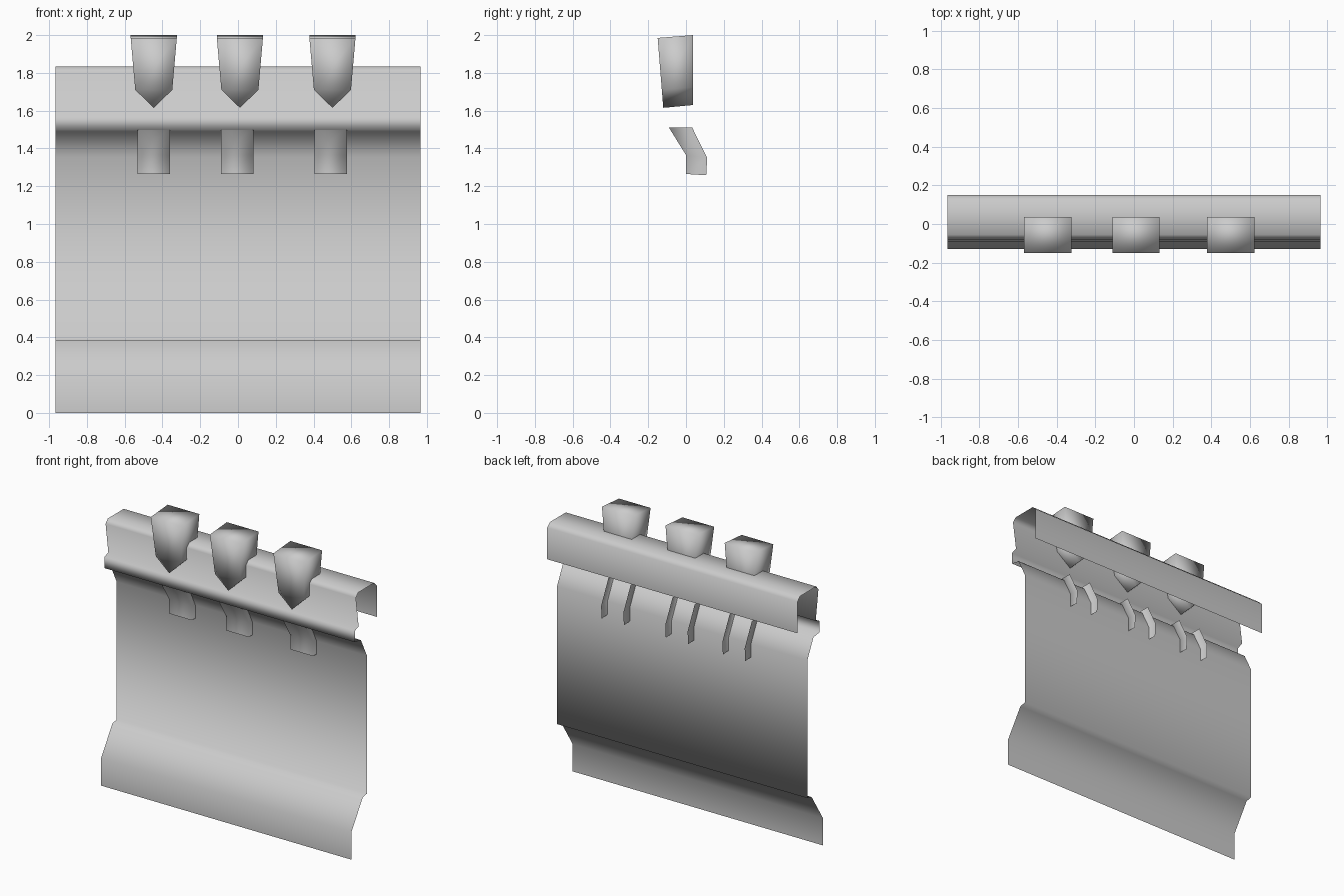
import bpy

if "Cube" in bpy.data.objects:
    bpy.data.objects.remove(bpy.data.objects["Cube"], do_unlink=True)

grey = bpy.data.materials.new("plain grey")
grey.use_nodes = True
grey.diffuse_color = (0.6, 0.6, 0.6, 1)
grey.node_tree.nodes["Principled BSDF"].inputs["Base Color"].default_value = (0.6, 0.6, 0.6, 1)


def make(name, verts, faces):
    mesh = bpy.data.meshes.new(name)
    mesh.from_pydata(verts, [], faces)
    mesh.materials.append(grey)
    mesh.shade_smooth()
    obj = bpy.data.objects.new(name, mesh)
    bpy.context.collection.objects.link(obj)
    return obj


def strip(n):
    """Quads joining two rows of n points, left row first."""
    return [(i, n + i, n + i + 1, i + 1) for i in range(n - 1)]


# Folded sheet: (y, z) profile from the lower lip up over the hood to the rear flap
profile = [(-.13, 0), (-.13, .19), (-.005, .385), (.042, .395), (.042, 1.355),
           (-.025, 1.49), (-.09, 1.5), (-.09, 1.58), (-.05, 1.595), (-.08, 1.805),
           (-.055, 1.833), (.12, 1.833), (.15, 1.805), (.15, 1.585)]
make("folded_sheet", [(x, y, z) for x in (-.965, .965) for y, z in profile],
     strip(len(profile)))


# Pointed block: tapered pentagon, front to back, leaning slightly
def block(name, cx):
    outline = [(-.122, 0), (-.098, .275), (0, .37), (.098, .275), (.122, 0)]
    n = len(outline)
    front = [(cx + x, -.15 + .08 * d, 1.985 - d) for x, d in outline]
    back = [(cx + x, .037, 2 - d) for x, d in outline]
    faces = [tuple(range(n)), tuple(reversed(range(n, 2 * n)))]
    faces += [(i, n + i, n + (i + 1) % n, (i + 1) % n) for i in range(n)]
    make(name, front + back, faces)


# Bent bracket: front plate with two side fins, open at the back and ends
def bracket(name, cx):
    front = [(0, 1.265), (0, 1.365), (-.09, 1.51)]
    rear = [(.107, 1.258), (.112, 1.35), (.033, 1.51)]
    rows = [(-.086, rear), (-.086, front), (.086, front), (.086, rear)]
    verts = [(cx + x, y, z) for x, row in rows for y, z in row]
    faces = [tuple(3 * r + k for k in q) for r in range(3) for q in strip(3)]
    make(name, verts, faces)


for side, bx, kx in (("right", -.446, -.445), ("middle", .01, -.005), ("left", .5, .49)):
    block(side + "_pointed_block", bx)
    bracket(side + "_bracket", kx)
